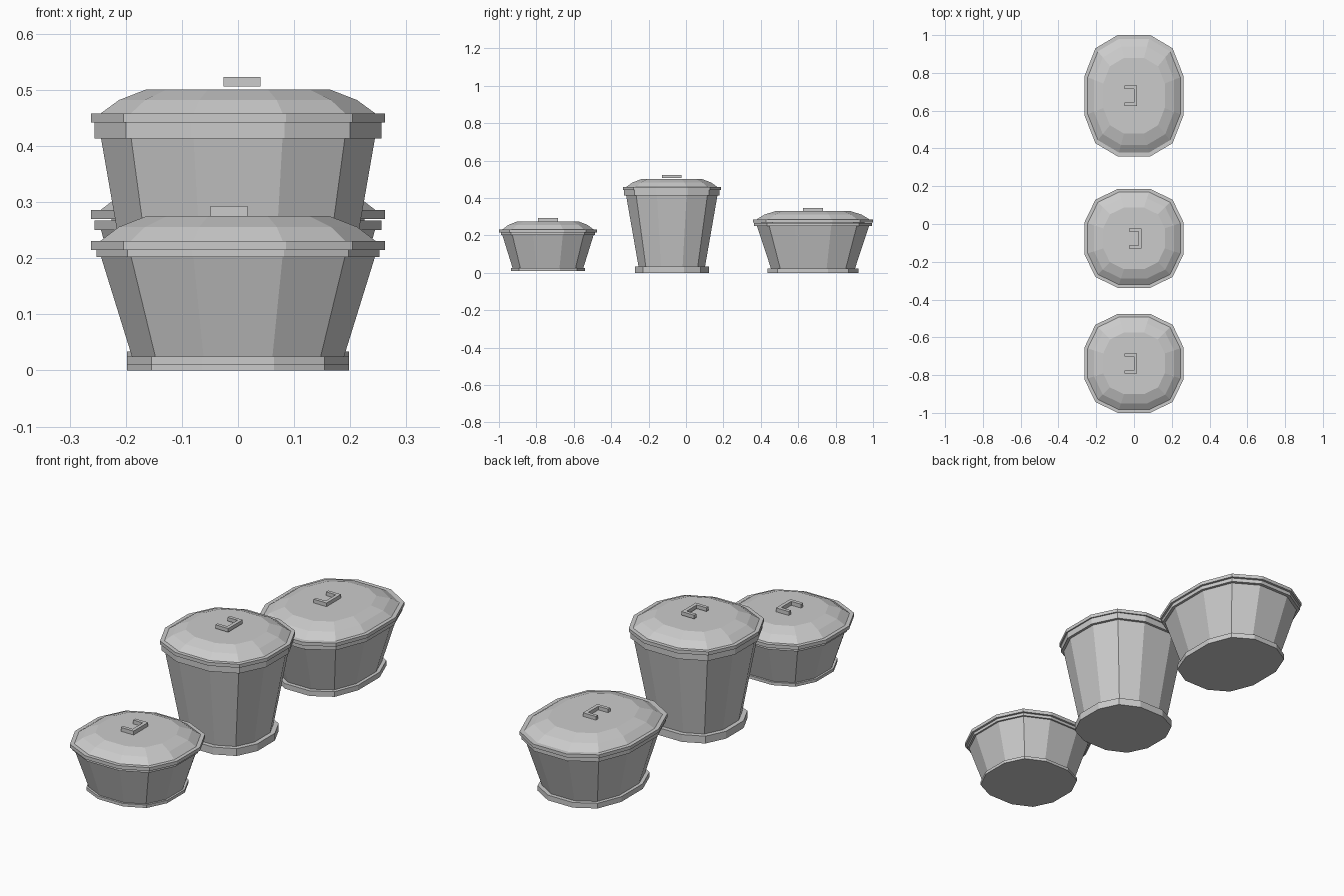
import bpy, bmesh

if "Cube" in bpy.data.objects:
    bpy.data.objects.remove(bpy.data.objects["Cube"])

# One quarter of the twelve-sided rounded-square outline (unit half width)
QUARTER = [(1, 0.325), (0.78, 0.78), (0.325, 1)]


def outline():
    pts = []
    q = QUARTER
    for _ in range(4):
        pts += q
        q = [(-y, x) for x, y in q]
    return pts


def make_object(name, bm):
    bmesh.ops.recalc_face_normals(bm, faces=bm.faces)
    mesh = bpy.data.meshes.new(name)
    bm.to_mesh(mesh)
    bm.free()
    obj = bpy.data.objects.new(name, mesh)
    bpy.context.collection.objects.link(obj)
    return obj


def loft(name, profile, stretch, y):
    """Stack outline rings following (half width, z), closed at both ends."""
    bm = bmesh.new()
    rings = []
    for r, z in profile:
        extra = r * stretch
        rings.append([bm.verts.new((px * r, y + py * extra, z))
                      for px, py in outline()])
    for a, b in zip(rings, rings[1:]):
        for i in range(12):
            j = (i + 1) % 12
            bm.faces.new((a[i], a[j], b[j], b[i]))
    bm.faces.new(rings[0][::-1])
    bm.faces.new(rings[-1])
    return make_object(name, bm)


def handle(name, x, y, z0, z1):
    """Flat bracket handle: a long bar with two short arms."""
    w, h, t = 0.033, 0.053, 0.016
    pts = [(-w, -h), (w, -h), (w, h), (-w, h),
           (-w, h - t), (w - t, h - t), (w - t, t - h), (-w, t - h)]
    bm = bmesh.new()
    face = bm.faces.new([bm.verts.new((x + px, y + py, z0)) for px, py in pts])
    top = bmesh.ops.extrude_face_region(bm, geom=[face])
    for v in top["geom"]:
        if isinstance(v, bmesh.types.BMVert):
            v.co.z = z1
    return make_object(name, bm)


def pot(name, y, stretch, foot, body_low, rim, lid, handle_x, handle_z):
    foot_z0, foot_z1 = foot
    rim_r, rim_z0, rim_z1 = rim
    lid_z0, lid_z1, lid_mid, lid_top = lid
    # tapered vessel with foot ring and rim band
    loft(name + "_vessel",
         [(0.198, foot_z0), (0.198, foot_z1), (body_low, foot_z1),
          (0.244, rim_z0), (rim_r, rim_z0), (rim_r, rim_z1)], stretch, y)
    # domed lid with a plug underneath
    loft(name + "_lid",
         [(0.225, rim_z1 - 0.005), (0.225, lid_z0), (0.262, lid_z0),
          (0.262, lid_z1), (0.245, lid_z1), (0.212, lid_mid),
          (0.163, lid_top)], stretch, y)
    handle(name + "_handle", handle_x, y, *handle_z)


pot("short_pot", -0.738, 1.0, (0.011, 0.025), 0.189, (0.252, 0.202, 0.215),
    (0.215, 0.231, 0.256, 0.275), -0.016, (0.274, 0.293))
pot("tall_pot", -0.076, 1.0, (0.0, 0.034), 0.178, (0.256, 0.413, 0.442),
    (0.442, 0.458, 0.482, 0.501), 0.007, (0.506, 0.523))
pot("oval_pot", 0.679, 0.322 / 0.262, (0.0, 0.024), 0.183, (0.256, 0.25, 0.267),
    (0.27, 0.286, 0.311, 0.33), -0.016, (0.329, 0.347))
